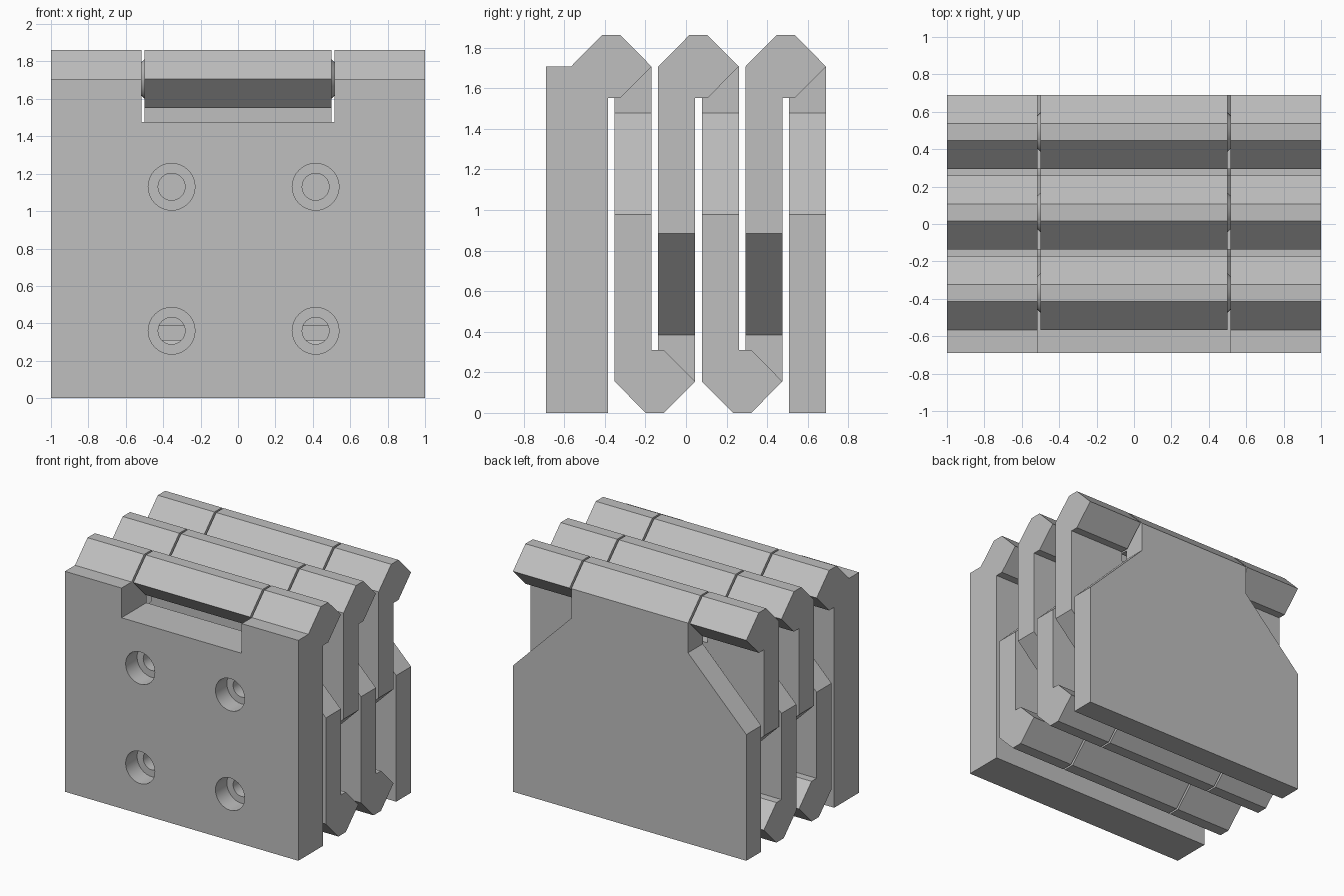
import bpy, bmesh, math
from mathutils import Matrix

cube = bpy.data.objects.get("Cube")
if cube:
    bpy.data.objects.remove(cube, do_unlink=True)

grey = bpy.data.materials.new("light grey")
grey.use_nodes = True
COLOUR = (0.52, 0.52, 0.52, 1)
grey.diffuse_color = COLOUR
grey.node_tree.nodes["Principled BSDF"].inputs["Base Color"].default_value = COLOUR

HEIGHT = 1.862               # overall height
HALF = 0.1985                # half depth of a hinge
THICK = 0.182                # leaf thickness
PITCH = 0.43                 # spacing between neighbouring top hinges
RISE = 0.155                 # half height of a hinge
ROOT = 0.385                 # height where a hinge knuckle joins its leaf
IN, OUT = 0.5, 0.515         # centre knuckle end and side knuckle start
FRONT = -0.69


def finish(name, bm):
    bmesh.ops.recalc_face_normals(bm, faces=bm.faces)
    mesh = bpy.data.meshes.new(name)
    bm.to_mesh(mesh)
    bm.free()
    mesh.materials.append(grey)
    ob = bpy.data.objects.new(name, mesh)
    bpy.context.collection.objects.link(ob)
    return ob


def prism(name, points, axis, lo, hi):
    """Extrude a profile along x (points are y, z) or along y (points are x, z)."""
    bm = bmesh.new()
    place = (lambda a, b, t: (t, a, b)) if axis == "X" else (lambda a, b, t: (a, t, b))
    face = bm.faces.new([bm.verts.new(place(a, b, lo)) for a, b in points])
    new = bmesh.ops.extrude_face_region(bm, geom=[face])["geom"]
    shift = place(0, 0, hi - lo)
    bmesh.ops.translate(bm, vec=shift, verts=[v for v in new if isinstance(v, bmesh.types.BMVert)])
    return finish(name, bm)


def rod(name, centre, axis, r1, r2, depth, sides=32):
    """Cylinder or cone along x or y."""
    bm = bmesh.new()
    turn = Matrix.Rotation(math.pi / 2, 4, "Y" if axis == "X" else "X")
    bmesh.ops.create_cone(bm, cap_ends=True, segments=sides, radius1=r1, radius2=r2,
                          depth=depth, matrix=Matrix.Translation(centre) @ turn)
    return finish(name, bm)


def combine(ob, other, operation):
    mod = ob.modifiers.new("combine", "BOOLEAN")
    mod.operation, mod.object, mod.solver = operation, other, "EXACT"
    bpy.context.view_layer.objects.active = ob
    bpy.ops.object.modifier_apply(modifier=mod.name)
    bpy.data.objects.remove(other, do_unlink=True)


def add_knuckles(leaf, centre, side, top, middle):
    """Join bevelled hinge knuckles to a leaf that lies on one side of the hinge."""
    axis_z = HEIGHT - RISE
    inner, flat = HALF - THICK, 0.045
    profile = [(inner, HEIGHT - ROOT), (HALF, HEIGHT - ROOT), (HALF, axis_z), (flat, HEIGHT),
               (-flat, HEIGHT), (-HALF, axis_z), (-flat, axis_z - RISE), (inner, axis_z - RISE)]
    flip = (lambda z: z) if top else (lambda z: HEIGHT - z)
    points = [(centre + side * y, flip(z)) for y, z in profile]
    spans = [(-IN, IN)] if middle else [(-1, -OUT), (OUT, 1)]
    for lo, hi in spans:
        combine(leaf, prism("knuckle", points, "X", lo, hi), "UNION")
    # Pivot cones on the middle knuckle, matching cups in the side knuckles
    start = IN - 0.01 if middle else OUT - 0.01
    for sx in (-1, 1):
        big, length = 0.115, 0.11
        radii = (big, 0.005) if sx > 0 else (0.005, big)
        cone = rod("pivot", (sx * (start + length / 2), centre, flip(axis_z)), "X", *radii, length)
        combine(leaf, cone, "UNION" if middle else "DIFFERENCE")


def make_leaf(name, y0, y1, bottom, top):
    """Leaf plate; corners are chamfered wherever it carries a middle knuckle."""
    low = {"flat": [(1, 0)], "sides": [(1, ROOT)],
           "middle": [(IN, ROOT), (1, ROOT + 0.5)]}[bottom]
    high = {"sides": [(1, HEIGHT - ROOT)],
            "middle": [(1, HEIGHT - ROOT - 0.5), (IN, HEIGHT - ROOT)]}[top]
    right = low + high
    return prism(name, right + [(-x, z) for x, z in reversed(right)], "Y", y0, y1)


top_hinges = [-FRONT - HALF - PITCH * i for i in (2, 1, 0)]
low_hinges = [c + PITCH / 2 for c in top_hinges[:2]]

leaves = []
# Thick mounting plate with side knuckles and screw holes
mount = make_leaf("mounting_plate", FRONT, top_hinges[0] - HALF + THICK, "flat", "sides")
add_knuckles(mount, top_hinges[0], -1, True, False)
ledge_y = top_hinges[0] - HALF
ledge = [(FRONT, HEIGHT - ROOT), (ledge_y, HEIGHT - ROOT),
         (ledge_y, HEIGHT - RISE), (FRONT, HEIGHT - RISE)]
for lo, hi in ((-1, -OUT), (OUT, 1)):
    combine(mount, prism("ledge", ledge, "X", lo, hi), "UNION")
for x in (-0.355, 0.415):
    for z in (0.36, 1.13):
        combine(mount, rod("bore", (x, FRONT, z), "Y", 0.125, 0.125, 0.28), "DIFFERENCE")
        combine(mount, rod("screw_hole", (x, FRONT + 0.15, z), "Y", 0.072, 0.072, 0.6), "DIFFERENCE")
leaves.append(mount)

# Folded leaves, alternating between top and bottom hinges
for i, c in enumerate(top_hinges):
    last = i == 2
    back = make_leaf("end_leaf" if last else f"rear_leaf_{i + 1}", c + HALF - THICK, c + HALF,
                     "flat" if last else "sides", "middle")
    add_knuckles(back, c, 1, True, True)
    if not last:
        add_knuckles(back, low_hinges[i], -1, False, False)
    leaves.append(back)
    if i > 0:
        fore = make_leaf(f"fore_leaf_{i}", c - HALF, c - HALF + THICK, "middle", "sides")
        add_knuckles(fore, c, -1, True, False)
        add_knuckles(fore, low_hinges[i - 1], 1, False, True)
        leaves.append(fore)

# Merge coplanar faces and keep crisp edges
for ob in leaves:
    mod = ob.modifiers.new("clean", "DECIMATE")
    mod.decimate_type = "DISSOLVE"
    mod.angle_limit = math.radians(1)
    bpy.context.view_layer.objects.active = ob
    bpy.ops.object.modifier_apply(modifier=mod.name)
    bpy.ops.object.select_all(action="DESELECT")
    ob.select_set(True)
    bpy.ops.object.shade_smooth_by_angle(angle=math.radians(30))
